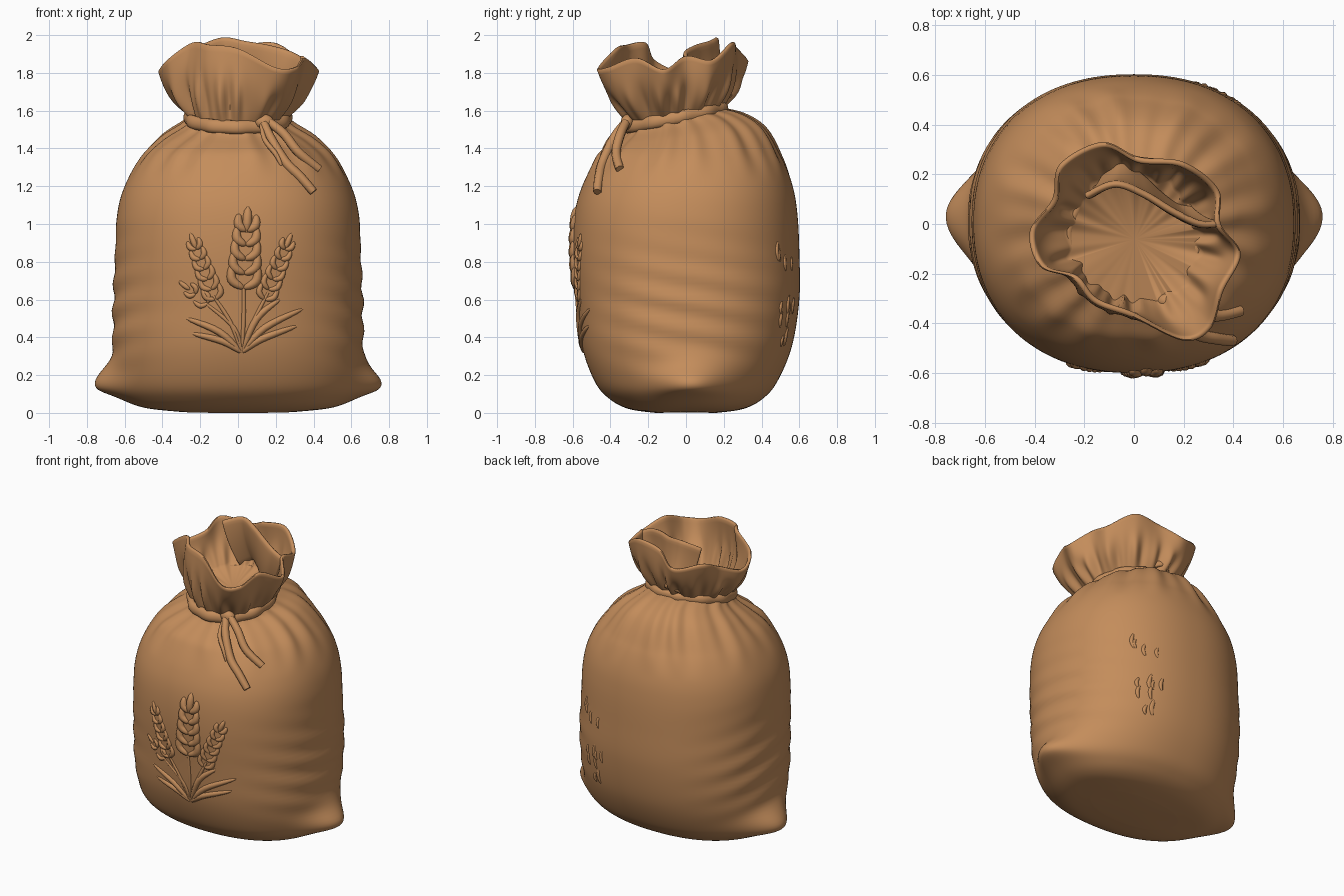
import bpy, bmesh, math, random
from mathutils import Vector
from mathutils.bvhtree import BVHTree

random.seed(4)
if "Cube" in bpy.data.objects:
    bpy.data.objects.remove(bpy.data.objects["Cube"], do_unlink=True)

BURLAP = (0.55, 0.265, 0.105, 1)
mat = bpy.data.materials.new("burlap brown")
mat.use_nodes = True
mat.diffuse_color = BURLAP
shader = mat.node_tree.nodes["Principled BSDF"]
shader.inputs["Base Color"].default_value = BURLAP
shader.inputs["Roughness"].default_value = 0.8

NECK = Vector((0, -0.06, 1.56))
NECK_R, TILT = 0.25, 0.18


def spline(points, t, closed=False):
    """Catmull-Rom position at t, counted in control points."""
    n = len(points)
    i = math.floor(t) if closed else min(int(t), n - 2)
    f = t - i
    pick = lambda k: Vector(points[k % n] if closed else points[max(0, min(n - 1, k))])
    a, b, c, d = (pick(i + k) for k in (-1, 0, 1, 2))
    return b + (c - a) * f / 2 + (a * 2 - b * 5 + c * 4 - d) * f**2 / 2 + (b * 3 - a - c * 3 + d) * f**3 / 2


def bump(v, centre, width):
    return math.exp(-((v - centre) / width) ** 2)


def ramp(v, lo, hi):
    v = max(0, min(1, (v - lo) / (hi - lo)))
    return v * v * (3 - 2 * v)


def finish(obj):
    obj.data.materials.append(mat)
    bpy.ops.object.select_all(action="DESELECT")
    obj.select_set(True)
    bpy.context.view_layer.objects.active = obj
    if obj.type == "CURVE":
        bpy.ops.object.convert(target="MESH")
        obj = bpy.context.object
    bpy.ops.object.shade_smooth_by_angle(angle=math.radians(60))
    return obj


def loft(name, rings, closed=True, caps=True):
    """Skin a list of point rings, with a fan on each end if capped."""
    bm = bmesh.new()
    rows = [[bm.verts.new(p) for p in ring] for ring in rings]
    n = len(rows[0])
    for low, high in zip(rows, rows[1:]):
        for i in range(n if closed else n - 1):
            j = (i + 1) % n
            bm.faces.new((low[i], low[j], high[j], high[i]))
    if caps:
        for row in (rows[0], rows[-1]):
            hub = bm.verts.new(sum((v.co for v in row), Vector()) / n)
            for i in range(n):
                bm.faces.new((row[i], row[(i + 1) % n], hub))
    bmesh.ops.recalc_face_normals(bm, faces=bm.faces)
    mesh = bpy.data.meshes.new(name)
    bm.to_mesh(mesh)
    bm.free()
    obj = bpy.data.objects.new(name, mesh)
    bpy.context.collection.objects.link(obj)
    return obj


def strands(name, items):
    """One object of tapered cords; each item is points, radius, end taper."""
    curve = bpy.data.curves.new(name, "CURVE")
    curve.dimensions = "3D"
    curve.bevel_depth, curve.bevel_resolution, curve.use_fill_caps = 1, 2, True
    for points, radius, end in items:
        s = curve.splines.new("POLY")
        s.points.add(len(points) - 1)
        for i, p in enumerate(points):
            f = i / (len(points) - 1)
            s.points[i].co = (*p, 1)
            s.points[i].radius = radius * (end + (1 - end) * math.sin(math.pi * f) ** 0.7 if 0 < f < 1 else end)
    obj = bpy.data.objects.new(name, curve)
    bpy.context.collection.objects.link(obj)
    return finish(obj)


def sample(points, steps=8):
    total = (len(points) - 1) * steps
    return [spline(points, k / steps) for k in range(total + 1)]


# Sack body: height, half width, front reach, back reach
PROFILE = [(0, .3, .16, .16), (.02, .48, .3, .3), (.07, .57, .4, .4), (.16, .63, .48, .48),
           (.35, .66, .55, .56), (.6, .66, .58, .6), (.85, .65, .6, .6), (1.05, .64, .59, .59),
           (1.2, .6, .55, .565), (1.35, .515, .475, .51), (1.45, .41, .4, .43),
           (1.52, .3, .33, .31), (1.57, .25, .31, .19)]


def body_point(row, angle):
    z, half, front, back = row
    c, s = math.cos(angle), math.sin(angle)
    power = 0.9 + 0.1 * ramp(z, 1.2, 1.5)
    cx = math.copysign(abs(c) ** power, c)
    sy = math.copysign(abs(s) ** power, s)
    mid, reach = (back - front) / 2, (back + front) / 2
    # gathers running down from the neck
    pleat = math.sin(13 * angle + 1.5 * math.sin(3 * angle)) + 0.6 * math.sin(22 * angle + 1)
    k = 1 + 0.026 * pleat * ramp(z, 1.2, 1.5)
    # slumped horizontal creases on both sides
    side = abs(c) ** 4 * bump(z, 0.55, 0.28)
    k += 0.012 * side * math.sin(42 * z + 5 * s + 2 * c)
    x, y = half * cx * k, mid + reach * sy * k
    # stuffed bottom corners
    ear = bump(y, 0.04, 0.2) * bump(z, 0.14, 0.11 if z > 0.14 else 0.1) * abs(c) ** 2
    x += math.copysign(0.135 * ear, c)
    z += 0.05 * ear * ramp(-z, -0.14, 0) + TILT * (y - NECK.y) * ramp(z, 1.35, 1.55)
    return x, y, z


SIDES, STEPS = 180, 9
body = finish(loft("sack_body", [
    [body_point(spline(PROFILE, k / STEPS), 2 * math.pi * i / SIDES) for i in range(SIDES)]
    for k in range((len(PROFILE) - 1) * STEPS + 1)]))
tree = BVHTree.FromPolygons([v.co for v in body.data.vertices],
                            [p.vertices for p in body.data.polygons])

# Ruffled collar: rim outline
RIM = [(.43, -.12, 1.81), (.35, .0, 1.88), (.34, .14, 1.86), (.2, .25, 1.95), (.02, .27, 1.93),
       (-.13, .33, 1.86), (-.3, .24, 1.9), (-.33, .1, 1.84), (-.42, -.03, 1.8), (-.38, -.17, 1.86),
       (-.25, -.22, 1.95), (-.16, -.32, 1.94), (.0, -.38, 1.92), (.2, -.47, 1.82),
       (.31, -.42, 1.82), (.36, -.27, 1.87)]


def collar_ring(s, inset, lift=0):
    ring = []
    for i in range(240):
        rim = spline(RIM, i * len(RIM) / 240, True)
        flat = Vector((rim.x, rim.y + 0.07, 0)).normalized()
        base = NECK + flat * NECK_R
        base.z += TILT * flat.y * NECK_R
        angle = math.atan2(flat.y, flat.x)
        flute = math.sin(15 * angle + 1.2 * math.sin(4 * angle)) + 0.5 * math.sin(26 * angle)
        p = base.lerp(rim, s)
        p += flat * (0.03 * math.sin(math.pi * s) + 0.016 * flute * bump(s, 0.3, 0.28) - inset)
        p.z += lift
        ring.append(p)
    return ring


rings = [collar_ring(k / 16, 0) for k in range(17)]
rings += [collar_ring(1, 0.006, 0.009), collar_ring(1, 0.018, 0.009)]
rings += [collar_ring(1 - k / 16, 0.024) for k in range(15)]
finish(loft("ruffled_collar", rings))

# Folded flap inside the opening
FLAP = [(-.2, .11, 1.95), (-.08, .16, 1.99), (.04, .12, 1.97), (.16, .05, 1.95), (.27, .0, 1.92), (.35, .0, 1.88)]
edge = sample(FLAP)
flap = loft("collar_flap", [
    [Vector((p.x * (1 - .4 * d), p.y + .08 * d * d, p.z - .32 * d)) for p in edge]
    for d in (k / 8 for k in range(9))], closed=False, caps=False)
thick = flap.modifiers.new("thickness", "SOLIDIFY")
thick.thickness, thick.offset = 0.03, 0
round_off = flap.modifiers.new("soft edge", "SUBSURF")
round_off.levels = round_off.render_levels = 1
finish(flap)

# Rope round the neck
rope = []
for i in range(120):
    a = 2 * math.pi * i / 120
    ring = []
    for j in range(14):
        b = 2 * math.pi * j / 14
        r = NECK_R + 0.012 + 0.025 * math.cos(b) + 0.004 * math.sin(11 * a)
        y = r * math.sin(a)
        ring.append((r * math.cos(a), NECK.y + y, NECK.z + TILT * y + 0.036 * math.sin(b)))
    rope.append(ring)
finish(loft("neck_rope", rope + rope[:1], caps=False))

# Knot and hanging cord ends
bpy.ops.mesh.primitive_uv_sphere_add(segments=24, ring_count=12, location=(.14, -.31, 1.54))
knot = bpy.context.object
knot.name = "rope_knot"
knot.scale = (.05, .035, .04)
finish(knot)
ENDS = [[(.13, -.31, 1.55), (.17, -.38, 1.46), (.25, -.44, 1.33), (.33, -.46, 1.25), (.4, -.47, 1.17)],
        [(.15, -.31, 1.55), (.24, -.345, 1.48), (.32, -.37, 1.38), (.43, -.35, 1.29)],
        [(.12, -.31, 1.55), (.14, -.4, 1.45), (.2, -.44, 1.37), (.23, -.455, 1.31)]]
strands("cord_ends", [(sample(e), 0.026, 0.85) for e in ENDS[:2]] + [(sample(ENDS[2]), 0.014, 0.5)])


# Raised wheat on the front, pressed onto the body surface
def press(points, face=-1, sink=0.004):
    out = []
    for p in sample([(x, 0, z) for x, z in points], 5):
        hit = tree.ray_cast(Vector((p.x, 2 * face, p.z)), Vector((0, -face, 0)))[0]
        out.append(hit - Vector((0, face * sink, 0)))
    return out


def wheat_ear(start, end, pairs, size, radius):
    a, b = Vector(start), Vector(end)
    along = (b - a).normalized()
    across = Vector((along.y, -along.x))
    ear = []
    for k in range(pairs):
        p = a.lerp(b, k / pairs)
        for side in (-1, 1):
            w = size * (1 - 0.4 * k / pairs)
            ear.append((press([p, p + across * side * w * .75 + along * w * .5,
                               p + across * side * w * .8 + along * w * 1.5]), radius, 0.25))
    ear.append((press([b - along * size, b + along * size * .6]), radius, 0.25))
    return ear


ROOT = (.02, .32)
wheat = wheat_ear((.03, .66), (.05, 1.04), 5, .085, .026)
wheat += wheat_ear((-.12, .6), (-.24, .92), 6, .055, .017)
wheat += wheat_ear((.14, .6), (.27, .92), 6, .055, .017)
wheat += wheat_ear((-.16, .58), (-.29, .68), 2, .045, .015)
STEMS = [[(.03, .5), (.03, .68)], [(-.04, .48), (-.13, .62)], [(.08, .48), (.16, .64)],
         [(-.02, .45), (-.17, .58)]]
wheat += [(press([ROOT] + s), .012, 0.6) for s in STEMS]
LEAVES = [[(-.1, .43), (-.27, .5)], [(-.08, .38), (-.24, .42)], [(.14, .45), (.34, .55)],
          [(.12, .39), (.31, .46)], [(.1, .5), (.22, .6)]]
wheat += [(press([ROOT] + s), .02, 0.3) for s in LEAVES]
strands("wheat_relief", wheat)

# Small raised slivers on the back
slivers = []
for k in range(14):
    x, z = random.uniform(.24, .42), random.choice((.35, .45, .52, .75, .8))
    length = random.uniform(.06, .12)
    slivers.append((press([(x, z), (x + .012, z + length / 2), (x, z + length)], 1, .005), .014, 0.2))
strands("back_slivers", slivers)
